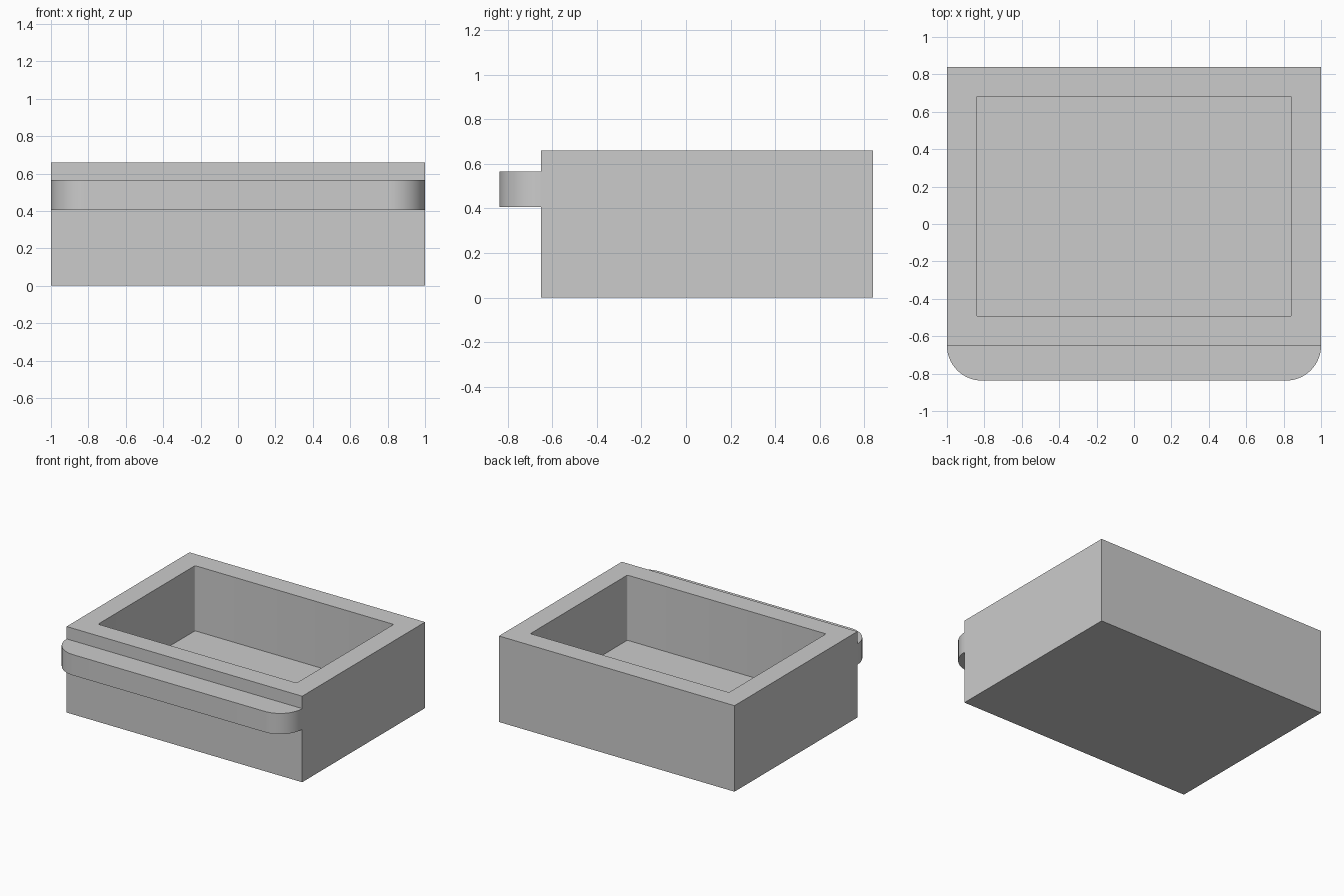
import bpy
import bmesh
from math import sin, cos, pi

if "Cube" in bpy.data.objects:
    bpy.data.objects.remove(bpy.data.objects["Cube"], do_unlink=True)

# Plain grey material
grey = bpy.data.materials.new("plain grey")
grey.use_nodes = True
COLOR = (0.6, 0.6, 0.6, 1)
grey.diffuse_color = COLOR
grey.node_tree.nodes["Principled BSDF"].inputs["Base Color"].default_value = COLOR


def extrude_outline(name, outline, z0, z1):
    """Raise a flat outline into a solid; returns the object."""
    bm = bmesh.new()
    base = bm.faces.new([bm.verts.new((x, y, z0)) for x, y in outline])
    top = bmesh.ops.extrude_face_region(bm, geom=[base], use_keep_orig=True)
    verts = [g for g in top["geom"] if isinstance(g, bmesh.types.BMVert)]
    bmesh.ops.translate(bm, verts=verts, vec=(0, 0, z1 - z0))
    bmesh.ops.recalc_face_normals(bm, faces=bm.faces)
    mesh = bpy.data.meshes.new(name)
    bm.to_mesh(mesh)
    bm.free()
    mesh.materials.append(grey)
    obj = bpy.data.objects.new(name, mesh)
    bpy.context.collection.objects.link(obj)
    return obj


FRONT, BACK, HEIGHT = -0.65, 0.84, 0.66
WALL, FLOOR = 0.157, 0.16

# Open box: inset the top face and sink it to the floor
box = extrude_outline("box", [(-1, FRONT), (1, FRONT), (1, BACK), (-1, BACK)], 0, HEIGHT)
bm = bmesh.new()
bm.from_mesh(box.data)
opening = max(bm.faces, key=lambda f: f.calc_center_median().z)
bmesh.ops.inset_region(bm, faces=[opening], thickness=WALL, use_even_offset=True)
floor = bmesh.ops.extrude_discrete_faces(bm, faces=[opening])["faces"][0]
bmesh.ops.translate(bm, verts=floor.verts, vec=(0, 0, FLOOR - HEIGHT))

# Slightly eased upright corners inside the cavity
uprights = [e for v in floor.verts for e in v.link_edges if e not in floor.edges[:]]
bmesh.ops.bevel(bm, geom=uprights, offset=0.01, segments=4, profile=0.5, affect='EDGES')
bm.to_mesh(box.data)
bm.free()

# Front ledge with rounded outer corners
RADIUS, STEPS = 0.187, 16
right_corner = [(1 - RADIUS + RADIUS * cos(a), FRONT - RADIUS * sin(a))
                for a in (i * pi / 2 / STEPS for i in range(STEPS + 1))]
left_corner = [(-x, y) for x, y in reversed(right_corner)]
ledge = extrude_outline("front_ledge", right_corner + left_corner, 0.406, 0.565)

for obj in (box, ledge):
    obj.select_set(True)
    bpy.context.view_layer.objects.active = obj
bpy.ops.object.shade_smooth_by_angle(angle=pi / 6)
